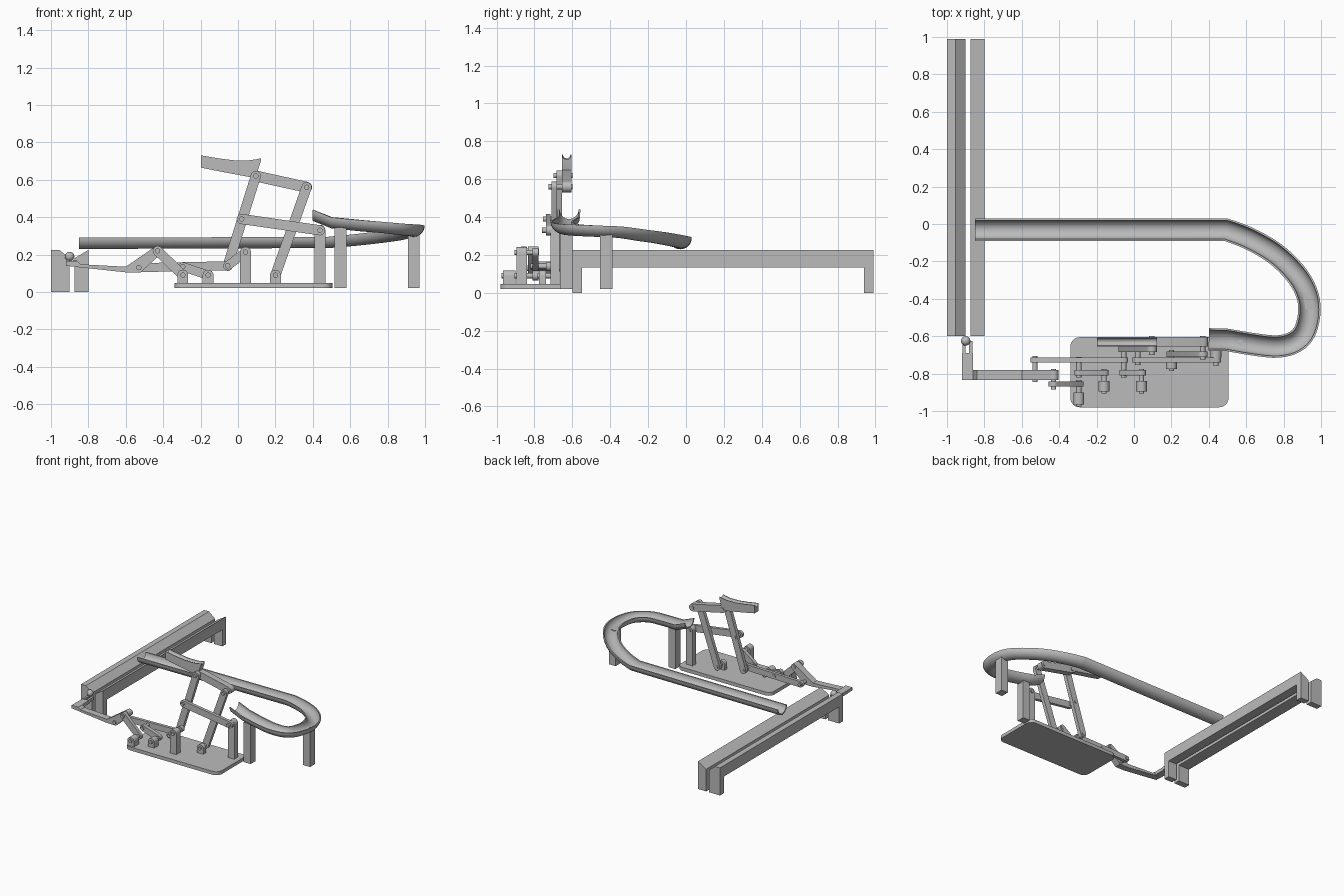
import bpy, bmesh, math
from mathutils import Vector

cube = bpy.data.objects.get("Cube")
if cube:
    bpy.data.objects.remove(cube, do_unlink=True)

grey = bpy.data.materials.new("plain grey")
grey.use_nodes = True
colour = (0.5, 0.5, 0.5, 1)
grey.diffuse_color = colour
grey.node_tree.nodes["Principled BSDF"].inputs["Base Color"].default_value = colour
made = []


def finish(name, bm):
    bmesh.ops.recalc_face_normals(bm, faces=bm.faces)
    mesh = bpy.data.meshes.new(name)
    bm.to_mesh(mesh)
    bm.free()
    mesh.materials.append(grey)
    obj = bpy.data.objects.new(name, mesh)
    bpy.context.collection.objects.link(obj)
    made.append(obj)
    return obj


def loft(name, rings):
    """Skin closed rings of equal size and cap both ends."""
    bm = bmesh.new()
    rows = [[bm.verts.new(p) for p in ring] for ring in rings]
    n = len(rows[0])
    for a, b in zip(rows, rows[1:]):
        for i in range(n):
            j = (i + 1) % n
            bm.faces.new((a[i], a[j], b[j], b[i]))
    bm.faces.new(rows[0])
    bm.faces.new(rows[-1])
    return finish(name, bm)


def slab(name, outline, y0, y1):
    """Extrude an x-z outline along y."""
    return loft(name, [[(x, y, z) for x, z in outline] for y in (y0, y1)])


def box(name, x0, x1, y0, y1, z0, z1):
    return slab(name, [(x0, z0), (x1, z0), (x1, z1), (x0, z1)], y0, y1)


def arc(x, z, r, start, end, n=12):
    return [(x + r * math.cos(start + (end - start) * i / n),
             z + r * math.sin(start + (end - start) * i / n)) for i in range(n + 1)]


def bar(name, a, b, y0, y1, r=0.027):
    """Link with rounded ends."""
    t = math.atan2(b[1] - a[1], b[0] - a[0])
    h = math.pi / 2
    slab(name, arc(*a, r, t + h, t + 3 * h) + arc(*b, r, t - h, t + h), y0, y1)


def pin(name, p, y0, y1, r=0.014):
    slab(name, arc(*p, r, 0, 2 * math.pi, 20)[:-1], y0, y1)


def post(name, p, y0, y1, r=0.029):
    """Upright with a rounded head, standing on the base plate."""
    x, z = p
    slab(name, [(x - r, 0.045), (x + r, 0.045)] + arc(x, z, r, 0, math.pi), y0, y1)


# Straight two-part rail with end legs
def rail_sides(low):
    left = [(-1, low), (-0.9, low), (-0.9, 0.18), (-0.955, 0.225), (-1, 0.225)]
    right = [(-0.875, low), (-0.8, low), (-0.8, 0.225), (-0.875, 0.18)]
    return left, right


for side, beam, leg in zip(("left", "right"), rail_sides(0.135), rail_sides(0)):
    slab("rail_beam_" + side, beam, -0.55, 0.94)
    slab("rail_front_leg_" + side, leg, -0.6, -0.55)
    slab("rail_back_leg_" + side, leg, 0.94, 0.99)

# Curved gutter
bend = [Vector(p) for p in (
    (0.49, -0.03, 0.295), (0.61, -0.075, 0.305), (0.75, -0.155, 0.32),
    (0.86, -0.26, 0.335), (0.92, -0.36, 0.35), (0.938, -0.46, 0.355),
    (0.915, -0.57, 0.36), (0.86, -0.63, 0.365), (0.77, -0.655, 0.375),
    (0.65, -0.645, 0.385), (0.5, -0.62, 0.4))]
path = [Vector((-0.85, -0.03, 0.29))]
ext = [bend[0]] + bend + [bend[-1]]
for p0, p1, p2, p3 in zip(ext, ext[1:], ext[2:], ext[3:]):
    for k in range(4):
        t = k / 4
        path.append(0.5 * (2 * p1 + (p2 - p0) * t + (2 * p0 - 5 * p1 + 4 * p2 - p3) * t * t
                           + (3 * p1 - p0 - 3 * p2 + p3) * t ** 3))
path += [bend[-1], Vector((0.4, -0.617, 0.44))]
section = arc(0, 0, 0.06, math.pi, 2 * math.pi, 16) + arc(0, 0, 0.05, 2 * math.pi, math.pi, 16)
rings = []
for i, p in enumerate(path):
    d = path[min(i + 1, len(path) - 1)] - path[max(i - 1, 0)]
    if i == 1:
        d = Vector((1, -0.12, 0))
    side = Vector((-d.y, d.x, 0)).normalized()
    rings.append([p + side * u + Vector((0, 0, v)) for u, v in section])
loft("gutter", rings)
box("gutter_post_inner", 0.517, 0.58, -0.665, -0.6, 0.02, 0.345)
box("gutter_post_outer", 0.908, 0.97, -0.455, -0.388, 0.02, 0.31)

# Rounded base plate
x0, x1, y0, y1, r = -0.34, 0.505, -0.98, -0.605, 0.05
h = math.pi / 2
plate = []
for k, (cx, cy) in enumerate(((x1 - r, y1 - r), (x0 + r, y1 - r), (x0 + r, y0 + r), (x1 - r, y0 + r))):
    plate += arc(cx, cy, r, k * h, (k + 1) * h, 8)
loft("base_plate", [[(x, y, z) for x, y in plate] for z in (0.02, 0.048)])

# Pivot points in the x-z plane
tray_pivot, top_right = (0.095, 0.62), (0.367, 0.56)
mid_left, mid_right = (0.02, 0.39), (0.438, 0.33)
foot, knee, crank = (0.2, 0.09), (-0.055, 0.14), (0.04, 0.213)
rocker, rocker_top = (-0.16, 0.09), (-0.295, 0.135)
swing, swing_top, striker_pivot = (-0.295, 0.09), (-0.43, 0.22), (-0.53, 0.13)

# Standing pivots
post("tall_post", mid_right, -0.715, -0.668)
post("foot_post", foot, -0.775, -0.74)
post("crank_post", crank, -0.895, -0.84)
post("rocker_post", rocker, -0.895, -0.84)
post("swing_post", swing, -0.965, -0.9)

# Links
bar("tray_link", tray_pivot, top_right, -0.655, -0.605, 0.029)
bar("lift_arm_left", tray_pivot, knee, -0.685, -0.655)
bar("lift_arm_right", top_right, foot, -0.71, -0.682)
bar("cross_link", mid_left, mid_right, -0.74, -0.715)
bar("crank_link", knee, crank, -0.81, -0.78, 0.024)
bar("push_rod_right", knee, rocker_top, -0.74, -0.715, 0.024)
bar("push_rod_left", rocker_top, striker_pivot, -0.74, -0.715, 0.024)
bar("rocker_link", rocker, rocker_top, -0.81, -0.78, 0.024)
bar("swing_link", swing, swing_top, -0.87, -0.842, 0.026)

# Pins through the pivots
for name, p, ya, yb in (
        ("tray_pin", tray_pivot, -0.7, -0.6), ("top_right_pin", top_right, -0.725, -0.6),
        ("mid_left_pin", mid_left, -0.755, -0.65), ("mid_right_pin", mid_right, -0.76, -0.66),
        ("foot_pin", foot, -0.785, -0.675), ("knee_pin", knee, -0.82, -0.65),
        ("crank_pin", crank, -0.905, -0.775), ("rocker_pin", rocker, -0.905, -0.775),
        ("rocker_top_pin", rocker_top, -0.82, -0.71), ("swing_pin", swing, -0.975, -0.835),
        ("swing_top_pin", swing_top, -0.885, -0.775), ("striker_pin", striker_pivot, -0.845, -0.705)):
    pin(name, p, ya, yb)

# Tipping tray with a rounded groove
groove = arc(-0.63, 0, 0.02, 0, -math.pi, 8)
tray = []
for x, low, high in ((-0.198, 0.665, 0.73), (-0.1, 0.645, 0.714), (-0.02, 0.63, 0.704),
                     (0.06, 0.615, 0.704), (0.1, 0.63, 0.71), (0.122, 0.7, 0.715)):
    depth = min(1, (high - low) / 0.03)
    tray.append([(x, -0.655, low), (x, -0.605, low), (x, -0.605, high)]
                + [(x, y, high + z * depth) for y, z in groove] + [(x, -0.655, high)])
loft("tipping_tray", tray)

# Striker arm, its hook and the ball cradle
slab("striker_arm", [(-0.92, 0.14), (-0.83, 0.13), (-0.6, 0.105), (-0.52, 0.105), (-0.41, 0.205)]
     + arc(*swing_top, 0.026, -0.3, 2.3, 8) + [(-0.6, 0.135), (-0.84, 0.148), (-0.86, 0.165), (-0.92, 0.165)],
     -0.835, -0.78)
box("striker_hook", -0.92, -0.862, -0.782, -0.69, 0.138, 0.165)
for side, x in (("left", -0.918), ("right", -0.882)):
    box("cradle_prong_" + side, x, x + 0.018, -0.695, -0.625, 0.145, 0.17)
bm = bmesh.new()
bmesh.ops.create_uvsphere(bm, u_segments=24, v_segments=14, radius=0.025)
bmesh.ops.translate(bm, verts=bm.verts, vec=(-0.9, -0.625, 0.19))
finish("ball", bm)

# Smooth the round parts, keep edges sharp
bpy.ops.object.select_all(action='DESELECT')
for obj in made:
    obj.select_set(True)
bpy.context.view_layer.objects.active = made[0]
bpy.ops.object.shade_smooth_by_angle(angle=math.radians(30))
